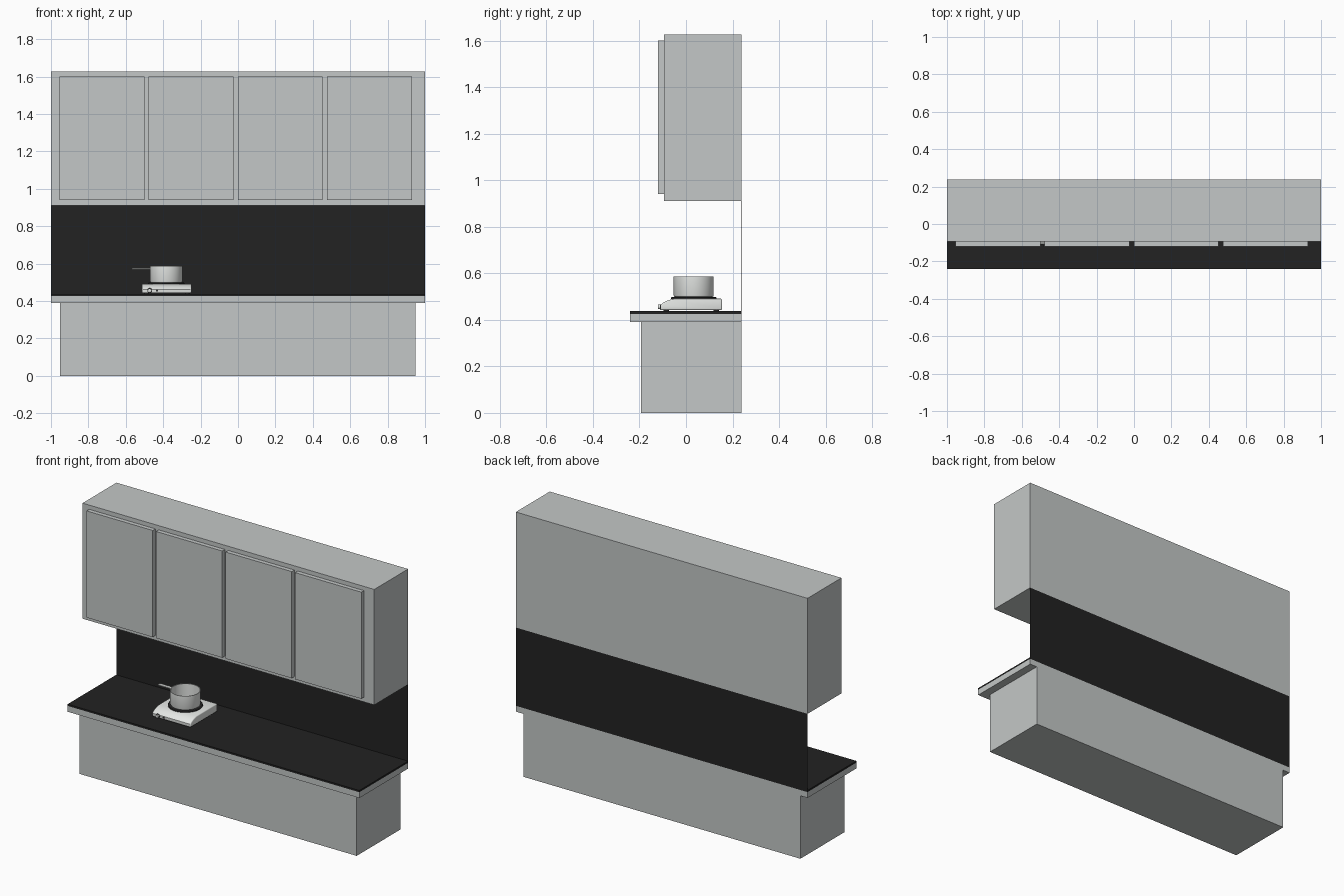
import bpy, bmesh, math
from mathutils import Matrix, Vector

if "Cube" in bpy.data.objects:
    bpy.data.objects.remove(bpy.data.objects["Cube"])


def material(name, rgb):
    m = bpy.data.materials.new(name)
    m.diffuse_color = (*rgb, 1)
    m.use_nodes = True
    m.node_tree.nodes["Principled BSDF"].inputs["Base Color"].default_value = m.diffuse_color
    return m


GREY = material("cabinet_grey", (0.55, 0.575, 0.57))
BLACK = material("worktop_black", (0.016, 0.016, 0.016))
WHITE = material("enamel_white", (0.78, 0.80, 0.78))
DARK = material("burner_dark", (0.03, 0.03, 0.03))


def finish(name, bm, mat, smooth=False):
    bmesh.ops.recalc_face_normals(bm, faces=bm.faces[:])
    me = bpy.data.meshes.new(name)
    bm.to_mesh(me)
    bm.free()
    ob = bpy.data.objects.new(name, me)
    bpy.context.collection.objects.link(ob)
    me.materials.append(mat)
    if smooth:
        bpy.ops.object.select_all(action='DESELECT')
        ob.select_set(True)
        bpy.context.view_layer.objects.active = ob
        bpy.ops.object.shade_smooth_by_angle(angle=math.radians(35))
    return ob


def box(name, x, y, z, mat, bevel=0):
    bm = bmesh.new()
    bmesh.ops.create_cube(bm, size=1)
    for v in bm.verts:
        v.co = Vector([(a + b) / 2 + c * (b - a) for c, (a, b) in zip(v.co, (x, y, z))])
    if bevel:
        bmesh.ops.bevel(bm, geom=bm.edges[:], offset=bevel, segments=2, profile=0.5, affect='EDGES')
    return finish(name, bm, mat, bevel > 0)


def lathe(name, profile, centre, mat, tilt=0, steps=48):
    """Spin an (r, h) profile about z, then tilt about x and move."""
    bm = bmesh.new()
    vs = [bm.verts.new((r, 0, h)) for r, h in profile]
    es = [bm.edges.new(p) for p in zip(vs, vs[1:])]
    bmesh.ops.spin(bm, geom=vs + es, cent=(0, 0, 0), axis=(0, 0, 1),
                   angle=2 * math.pi, steps=steps, use_merge=True)
    bmesh.ops.remove_doubles(bm, verts=bm.verts[:], dist=1e-5)
    bm.transform(Matrix.Translation(centre) @ Matrix.Rotation(tilt, 4, 'X'))
    return finish(name, bm, mat, True)


# Base cabinet, counter and worktop
BACK = 0.238
box("base_cabinet", (-0.951, 0.949), (-0.193, BACK), (0, 0.39), GREY)
box("counter_slab", (-1, 1), (-0.24, BACK), (0.39, 0.426), GREY)
box("worktop", (-1, 1), (-0.24, BACK), (0.426, 0.437), BLACK)

# Backsplash sheet
box("backsplash", (-1, 1), (BACK - 0.002, BACK), (0.437, 0.911), BLACK)

# Wall cabinet with four doors
box("wall_cabinet", (-1, 1), (-0.094, BACK), (0.911, 1.627), GREY)
for i in range(4):
    x = -0.954 + i * 0.4767
    box(f"cabinet_door_{i + 1}", (x, x + 0.453), (-0.12, -0.094), (0.94, 1.601), GREY)

# Portable hob: side profile extruded along x, edges softened
profile = [(-0.110, 0.442), (-0.110, 0.463), (-0.098, 0.474), (-0.077, 0.484),
           (-0.050, 0.491), (0.155, 0.491), (0.155, 0.442)]
bm = bmesh.new()
face = bm.faces.new([bm.verts.new((-0.513, y, z)) for y, z in profile])
ext = bmesh.ops.extrude_face_region(bm, geom=[face])
bmesh.ops.translate(bm, vec=(0.264, 0, 0),
                    verts=[g for g in ext["geom"] if isinstance(g, bmesh.types.BMVert)])
bmesh.ops.recalc_face_normals(bm, faces=bm.faces[:])
sharp = [e for e in bm.edges if e.calc_face_angle(0) > math.radians(60)]
bmesh.ops.bevel(bm, geom=sharp, offset=0.006, segments=3, profile=0.5, affect='EDGES')
finish("hob_body", bm, WHITE, True)

# Hob feet
for i, x in enumerate((-0.49, -0.272)):
    for j, y in enumerate((-0.085, 0.13)):
        lathe(f"hob_foot_{i}{j}", [(0, 0), (0.012, 0), (0.012, 0.006), (0, 0.006)],
              (x, y, 0.437), DARK, steps=16)

# Knob and indicator lights on the hob front
HALF = math.pi / 2
lathe("knob_ring", [(0, 0), (0.013, 0), (0.013, 0.003), (0, 0.003)],
      (-0.472, -0.109, 0.456), DARK, HALF, 24)
lathe("knob", [(0, 0), (0.010, 0), (0.009, 0.011), (0, 0.011)],
      (-0.472, -0.109, 0.456), WHITE, HALF, 24)
lathe("indicator", [(0, 0), (0.006, 0), (0.006, 0.003), (0, 0.003)],
      (-0.433, -0.109, 0.456), DARK, HALF, 16)

# Burner plate and open saucepan
CX, CY = -0.384, 0.033
lathe("burner_plate", [(0, 0), (0.098, 0), (0.098, 0.005), (0.094, 0.008), (0, 0.008)],
      (CX, CY, 0.4905), DARK)
lathe("saucepan", [(0, 0), (0.080, 0), (0.084, 0.002), (0.086, 0.007), (0.086, 0.088),
                   (0.082, 0.088), (0.082, 0.008), (0, 0.008)],
      (CX, CY, 0.4985), WHITE)
box("saucepan_handle", (-0.567, -0.467), (CY - 0.010, CY + 0.010), (0.568, 0.576), WHITE, 0.003)
